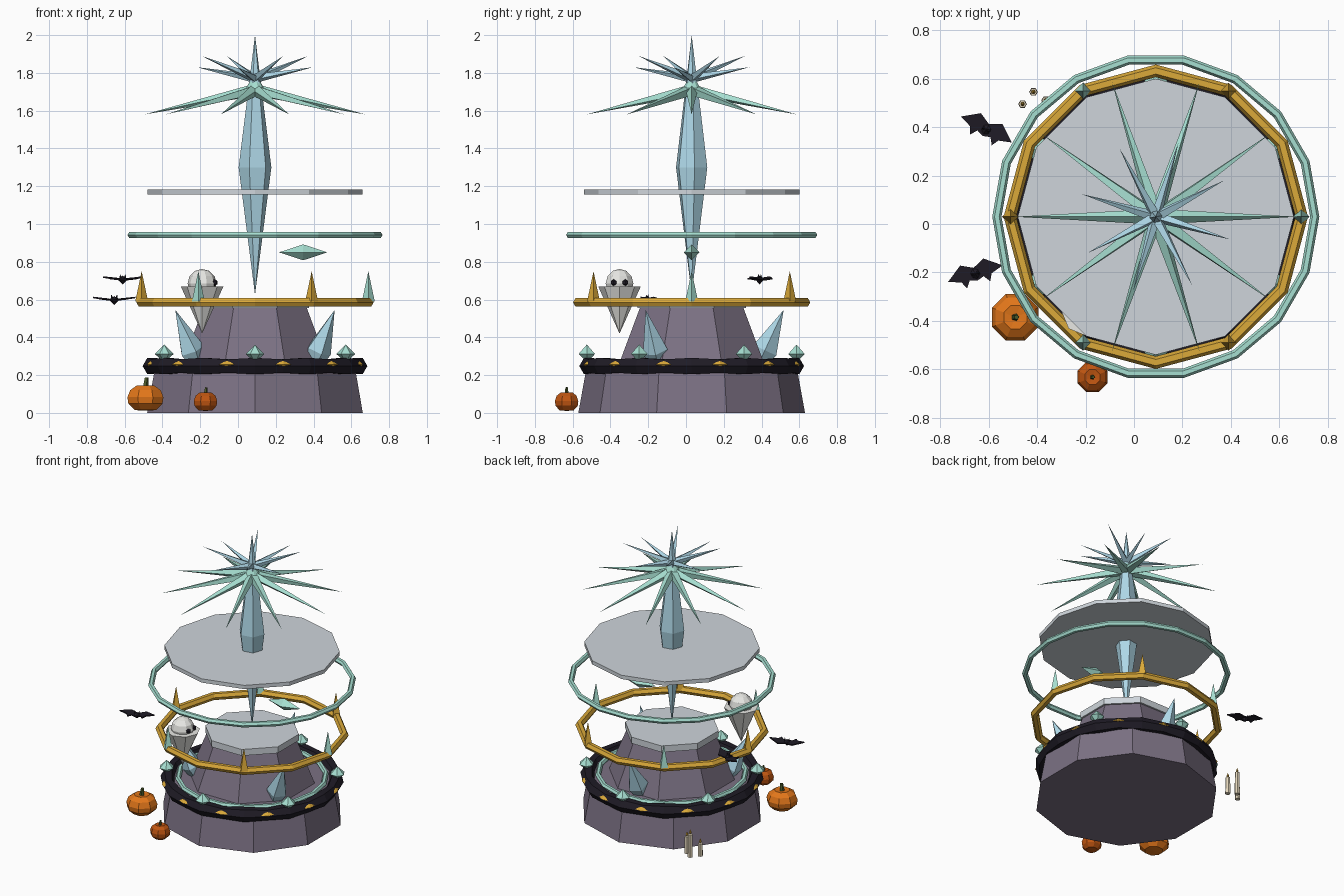
import bpy, bmesh
from math import sin, cos, pi, radians
from mathutils import Vector, Matrix

if "Cube" in bpy.data.objects:
    bpy.data.objects.remove(bpy.data.objects["Cube"])

AX = Vector((0.09, 0.03, 0))  # main axis of the monument


def material(name, r, g, b):
    m = bpy.data.materials.new(name)
    m.diffuse_color = [(c / 255) ** 2.2 for c in (r, g, b)] + [1]
    m.use_nodes = True
    m.node_tree.nodes["Principled BSDF"].inputs["Base Color"].default_value = m.diffuse_color
    return m


STONE = material("stone", 122, 112, 130)
FROST = material("frost", 205, 212, 218)
ICE = material("ice", 172, 214, 230)
MINT = material("mint", 165, 222, 208)
GOLD = material("gold", 218, 168, 60)
BLACK = material("black", 36, 33, 42)
ORANGE = material("orange", 226, 118, 32)
RUST = material("rust", 190, 86, 24)
STEM = material("stem", 75, 90, 45)
WHITE = material("white", 232, 232, 228)
WAX = material("wax", 225, 212, 185)


def finish(name, bm, mat):
    bmesh.ops.recalc_face_normals(bm, faces=bm.faces)
    me = bpy.data.meshes.new(name)
    bm.to_mesh(me)
    bm.free()
    me.materials.append(mat)
    ob = bpy.data.objects.new(name, me)
    bpy.context.collection.objects.link(ob)
    return ob


def lathe(name, profile, n, mat, loc=(0, 0, 0), axis=(0, 0, 1), rot=0, scale=(1, 1, 1)):
    """Closed n-sided solid from (radius, height) pairs, pointing along axis."""
    bm = bmesh.new()
    rings = []
    for r, z in profile:
        if r == 0:
            rings.append([bm.verts.new((0, 0, z))])
        else:
            a = [2 * pi * i / n + radians(rot) for i in range(n)]
            rings.append([bm.verts.new((r * cos(t), r * sin(t), z)) for t in a])
    for A, B in zip(rings, rings[1:]):
        for i in range(n):
            vs = [A[i % len(A)], A[(i + 1) % len(A)], B[(i + 1) % len(B)], B[i % len(B)]]
            bm.faces.new(list(dict.fromkeys(vs)))
    for R in (rings[0], rings[-1]):
        if len(R) > 1:
            bm.faces.new(R)
    q = Vector((0, 0, 1)).rotation_difference(Vector(axis)).to_matrix().to_4x4()
    bm.transform(Matrix.Translation(loc) @ q @ Matrix.Diagonal((*scale, 1)))
    return finish(name, bm, mat)


def ring(name, major, minor, z, n, m, mat, wobble=0):
    """Faceted torus; wobble thickens every other section."""
    bm = bmesh.new()
    V = []
    for i in range(n):
        t = 2 * pi * i / n
        k = minor * (1 - wobble * (i % 2))
        V.append([bm.verts.new(AX + Vector(((major + k * cos(p)) * cos(t), (major + k * cos(p)) * sin(t),
                  z + k * sin(p)))) for p in (2 * pi * j / m for j in range(m))])
    for i in range(n):
        for j in range(m):
            i2, j2 = (i + 1) % n, (j + 1) % m
            bm.faces.new((V[i][j], V[i2][j], V[i2][j2], V[i][j2]))
    return finish(name, bm, mat)


def polar(r, deg, z=0):
    return AX + Vector((r * cos(radians(deg)), r * sin(radians(deg)), z))


def spike(name, p0, p1, r, n, mat, belly=0.0):
    d = p1 - p0
    L = d.length
    prof = [(r, 0), (0, L)] if not belly else [(r * 0.5, 0), (r, L * belly), (0, L)]
    return lathe(name, prof, n, mat, p0, d / L)


# stone base, upper tier, frost cap, floating plate
lathe("base_lower", [(0.6, 0), (0.553, 0.26)], 10, STONE, AX, rot=90)
lathe("base_upper", [(0.42, 0.25), (0.295, 0.56)], 8, STONE, AX, rot=22.5)
lathe("base_cap", [(0.31, 0.555), (0.31, 0.6)], 8, FROST, AX, rot=22.5)
lathe("floating_plate", [(0.57, 1.155), (0.57, 1.182)], 12, FROST, AX)

# rings
ring("black_ring", 0.545, 0.05, 0.248, 24, 6, BLACK, 0.18)
ring("inner_mint_ring", 0.48, 0.018, 0.27, 18, 6, MINT)
ring("gold_ring", 0.602, 0.026, 0.585, 12, 6, GOLD)
ring("floating_mint_ring", 0.656, 0.019, 0.942, 18, 6, MINT)

# gold inlays and mint gems on the black ring
for i in range(12):
    a = 15 + 30 * i
    ob = lathe("gold_inlay", [(0, -0.02), (0.02, 0), (0, 0.02)], 4, GOLD, scale=(1, 3, 1))
    ob.matrix_world = Matrix.Translation(polar(0.573, a, 0.255)) @ Matrix.Rotation(radians(a), 4, 'Z')
for i in range(6):
    lathe("mint_gem", [(0, -0.045), (0.05, 0), (0, 0.05)], 6, MINT, polar(0.555, 30 + 60 * i, 0.312))

# crown spikes on the gold ring
for i in range(6):
    spike("crown_spike", polar(0.6, 60 * i, 0.59), polar(0.6, 60 * i, 0.75), 0.034, 4, GOLD if i % 2 else MINT)

# leaning ice shards
for a in (90, 210, 330):
    spike("ice_shard", polar(0.345, a, 0.24), polar(0.487, a, 0.545), 0.07, 5, ICE, 0.3)

# tall central crystal and small floating gem
lathe("central_crystal", [(0, 0.625), (0.088, 1.3), (0, 2.0)], 6, ICE, AX, rot=10)
lathe("floating_gem", [(0, -0.042), (0.042, 0), (0, 0.042)], 4, MINT, (0.345, 0.03, 0.85), scale=(3.05, 1, 1))

# star bursts
lathe("star_core", [(0, -0.06), (0.06, 0), (0, 0.1)], 10, MINT, AX + Vector((0, 0, 1.7)))
for i in range(10):
    spike("mint_ray", polar(0, 0, 1.71), polar(0.585, 36 * i, 1.58), 0.032, 4, MINT)
for i in range(8):
    spike("ice_ray", polar(0, 0, 1.77), polar(0.32, 45 * i - 17, 1.89 if i % 2 else 1.83), 0.024, 4, ICE)

# pumpkins
for x, y, r, h, mat in ((-0.49, -0.385, 0.103, 0.068, ORANGE), (-0.172, -0.632, 0.067, 0.05, RUST)):
    c = Vector((x, y, h + 0.008))
    prof = [(0, -h * 0.95), (r * 0.6, -h * 0.9), (r * 0.95, -h * 0.4), (r, h * 0.1),
            (r * 0.85, h * 0.65), (r * 0.5, h), (0, h * 0.9)]
    lathe("pumpkin", prof, 8, mat, c, rot=22.5)
    lathe("pumpkin_stem", [(r * 0.16, 0), (r * 0.1, r * 0.5)], 5, STEM, c + Vector((0, 0, h * 0.88)), (0.1, 0, 1))

# ghost facing +x
g = Vector((-0.19, -0.352, 0.685))
lathe("ghost_head", [(0.077 * sin(pi * i / 6) if 0 < i < 6 else 0, -0.077 * cos(pi * i / 6))
                     for i in range(7)], 10, WHITE, g)
lathe("ghost_body", [(0, 0.42), (0.113, 0.67)], 8, WHITE, (g.x, g.y, 0))
for s in (-1, 1):
    lathe("ghost_eye", [(0, -0.018), (0.016, -0.008), (0.016, 0.008), (0, 0.018)], 6, BLACK,
          g + Vector((0.066, s * 0.031, 0.005)))

# bats
for x, y, z, a in ((-0.61, 0.39, 0.705, -27), (-0.655, -0.205, 0.597, 17)):
    c = Vector((x, y, z))
    R = Matrix.Rotation(radians(a), 3, 'Z')
    lathe("bat_body", [(0, -0.025), (0.026, 0), (0, 0.022)], 6, BLACK, c)
    for s in (-1, 1):
        # two-lobed wing outline
        bm = bmesh.new()
        pts = [(0, 0.025), (0.05, 0.05), (0.118, 0), (0.065, -0.018), (0.05, -0.048), (0.03, -0.02), (0, -0.03)]
        f = bm.faces.new([bm.verts.new(c + R @ Vector((s * u, v, u * 0.13 - 0.005))) for u, v in pts])
        e = bmesh.ops.extrude_face_region(bm, geom=[f])["geom"]
        bmesh.ops.translate(bm, vec=(0, 0, 0.008), verts=[v for v in e if isinstance(v, bmesh.types.BMVert)])
        finish("bat_wing", bm, BLACK)
        spike("bat_ear", c + R @ Vector((s * 0.012, 0, 0.008)), c + R @ Vector((s * 0.016, 0, 0.03)), 0.008, 4, BLACK)

# candles
for x, y, h in ((-0.415, 0.545, 0.16), (-0.46, 0.495, 0.09), (-0.365, 0.51, 0.12)):
    lathe("candle", [(0.018, 0), (0.016, h)], 6, WAX, (x, y, 0))
    lathe("flame", [(0, 0), (0.009, 0.012), (0, 0.035)], 5, GOLD, (x, y, h))
